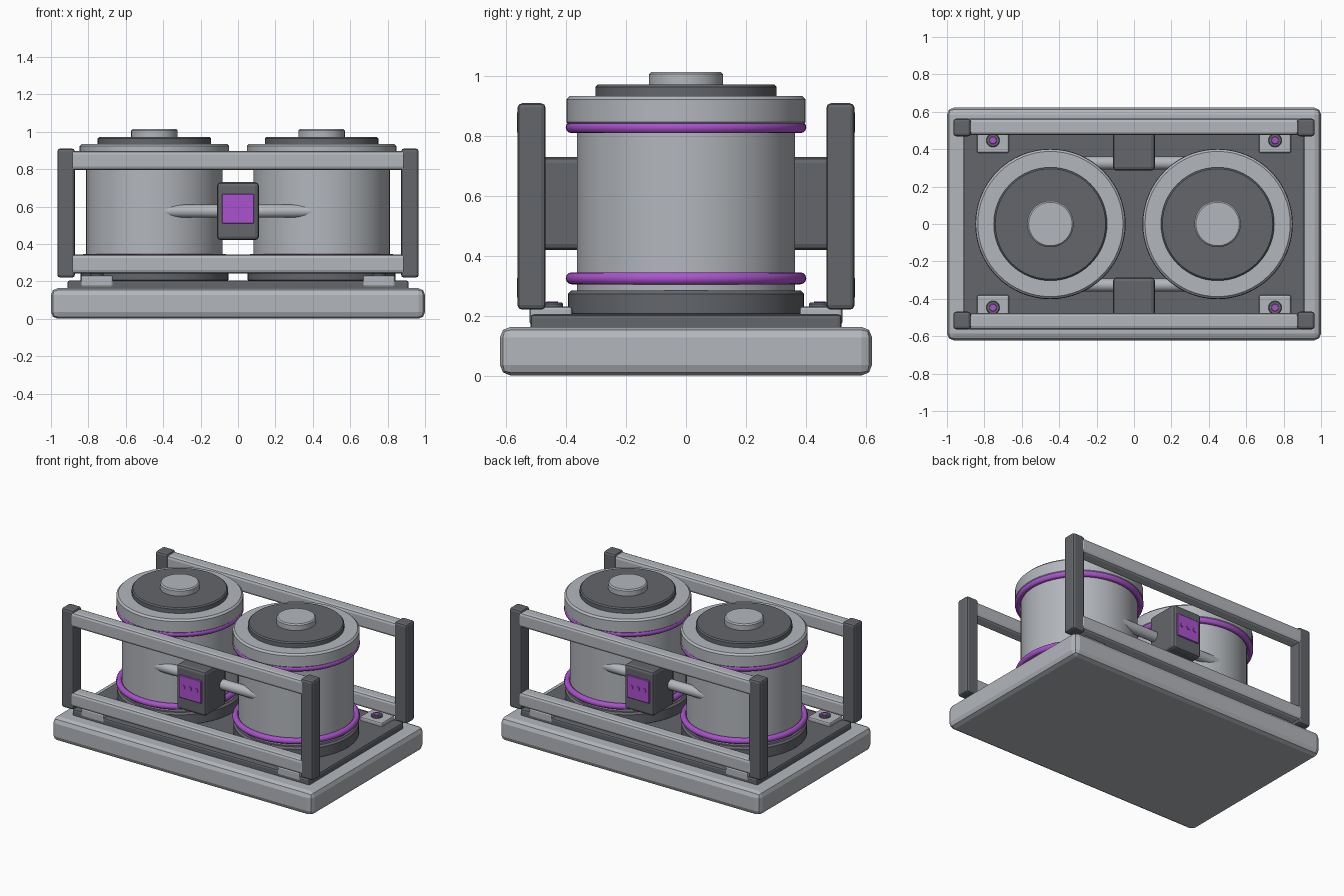
import bpy, bmesh, math
from mathutils import Matrix

if "Cube" in bpy.data.objects:
    bpy.data.objects.remove(bpy.data.objects["Cube"])


def material(name, rgb):
    m = bpy.data.materials.new(name)
    m.use_nodes = True
    m.diffuse_color = (*rgb, 1)
    m.node_tree.nodes["Principled BSDF"].inputs["Base Color"].default_value = (*rgb, 1)
    return m


LIGHT = material("light grey metal", (0.45, 0.47, 0.50))
DARK = material("dark grey metal", (0.125, 0.133, 0.147))
PURPLE = material("purple accent", (0.41, 0.085, 0.62))


def finish(name, bm, mat, smooth_angle=None):
    bmesh.ops.recalc_face_normals(bm, faces=bm.faces)
    mesh = bpy.data.meshes.new(name)
    bm.to_mesh(mesh)
    bm.free()
    mesh.materials.append(mat)
    if smooth_angle:
        mesh.polygons.foreach_set("use_smooth", [True] * len(mesh.polygons))
        mesh.set_sharp_from_angle(angle=math.radians(smooth_angle))
    ob = bpy.data.objects.new(name, mesh)
    bpy.context.collection.objects.link(ob)
    return ob


def box(name, mat, x, y, z, bevel=0.0, segments=2):
    """Bevelled box from (min, max) ranges."""
    bm = bmesh.new()
    bmesh.ops.create_cube(bm, size=1)
    for v in bm.verts:
        v.co = [r[0] + (c + 0.5) * (r[1] - r[0]) for c, r in zip(v.co, (x, y, z))]
    if bevel:
        bmesh.ops.bevel(bm, geom=bm.edges[:], offset=bevel, segments=segments,
                        profile=0.5, affect='EDGES')
    return finish(name, bm, mat)


def lathe(name, mat, profile, centre, steps=64, closed=False):
    """Spin a (radius, height) profile round a vertical axis."""
    bm = bmesh.new()
    verts = [bm.verts.new((r, 0, z)) for r, z in profile]
    edges = [bm.edges.new(p) for p in zip(verts, verts[1:])]
    if closed:
        edges.append(bm.edges.new((verts[-1], verts[0])))
    bmesh.ops.spin(bm, geom=verts + edges, cent=(0, 0, 0), axis=(0, 0, 1),
                   angle=math.tau, steps=steps)
    bmesh.ops.remove_doubles(bm, verts=bm.verts, dist=0.0001)
    bmesh.ops.translate(bm, verts=bm.verts, vec=centre)
    return finish(name, bm, mat, 30)


def disc(name, mat, r, z0, z1, centre, bevel=0.008, steps=64):
    b = bevel
    return lathe(name, mat, [(0, z0), (r - b, z0), (r, z0 + b), (r, z1 - b),
                             (r - b, z1), (0, z1)], centre, steps)


def rod(name, mat, r, length, centre, axis, sides=24):
    bm = bmesh.new()
    bmesh.ops.create_cone(bm, cap_ends=True, segments=sides, radius1=r, radius2=r,
                          depth=length)
    turn = Matrix.Rotation(math.pi / 2, 4, 'Y' if axis == 'X' else 'X')
    bmesh.ops.transform(bm, verts=bm.verts, matrix=Matrix.Translation(centre) @ turn)
    return finish(name, bm, mat, 40)


def span(a, b, sign):
    return tuple(sorted((a * sign, b * sign)))


# Base slab and deck
box("base_slab", LIGHT, (-1, 1), (-0.622, 0.622), (0, 0.163), 0.036)
box("deck_plate", DARK, (-0.912, 0.912), (-0.52, 0.52), (0.15, 0.205), 0.012)

# Twin tanks
for sx, side in ((1, "left"), (-1, "right")):
    c = (0.447 * sx, 0, 0)
    disc(side + "_tank_foot", DARK, 0.395, 0.195, 0.285, c, 0.012)
    disc(side + "_tank_body", LIGHT, 0.365, 0.27, 0.88, c)
    disc(side + "_tank_cap", LIGHT, 0.4, 0.835, 0.935, c, 0.012)
    disc(side + "_tank_lid", DARK, 0.303, 0.92, 0.972, c)
    disc(side + "_tank_knob", LIGHT, 0.124, 0.96, 1.015, c)
    for z, level in ((0.325, "lower"), (0.83, "upper")):
        ring = [(0.382 + 0.02 * math.cos(a * math.tau / 12),
                 z + 0.02 * math.sin(a * math.tau / 12)) for a in range(12)]
        lathe(f"{side}_{level}_band", PURPLE, ring, c, closed=True)

for sy, face in ((-1, "front"), (1, "back")):
    # Guard rails
    for z, level in (((0.243, 0.343), "lower"), ((0.795, 0.897), "upper")):
        box(f"{face}_{level}_rail", LIGHT, (-0.9, 0.9), span(0.475, 0.564, sy), z, 0.018)

    # Connecting pipe and control box
    rod(face + "_pipe", LIGHT, 0.035, 0.86, (0, 0.326 * sy, 0.575), 'X')
    box(face + "_control_box", DARK, (-0.112, 0.112), span(0.285, 0.52, sy),
        (0.42, 0.73), 0.02)
    box(face + "_control_panel", PURPLE, (-0.086, 0.086), span(0.515, 0.528, sy),
        (0.51, 0.667), 0.003, 1)
    for i in (-1, 0, 1):
        rod(f"{face}_button_{i + 2}", PURPLE, 0.014, 0.012,
            (0.05 * i, 0.528 * sy, 0.592), 'Y', 12)

    # Corner posts, pads and bolts
    for sx, side in ((1, "left"), (-1, "right")):
        tag = f"{face}_{side}_"
        box(tag + "post", DARK, span(0.872, 0.966, sx), span(0.469, 0.563, sy),
            (0.22, 0.91), 0.015)
        box(tag + "pad", LIGHT, span(0.668, 0.84, sx), span(0.38, 0.523, sy),
            (0.17, 0.231), 0.01)
        c = (0.754 * sx, 0.447 * sy, 0)
        disc(tag + "bolt", DARK, 0.036, 0.225, 0.244, c, 0.004, 24)
        disc(tag + "bolt_centre", PURPLE, 0.02, 0.24, 0.248, c, 0.002, 16)
